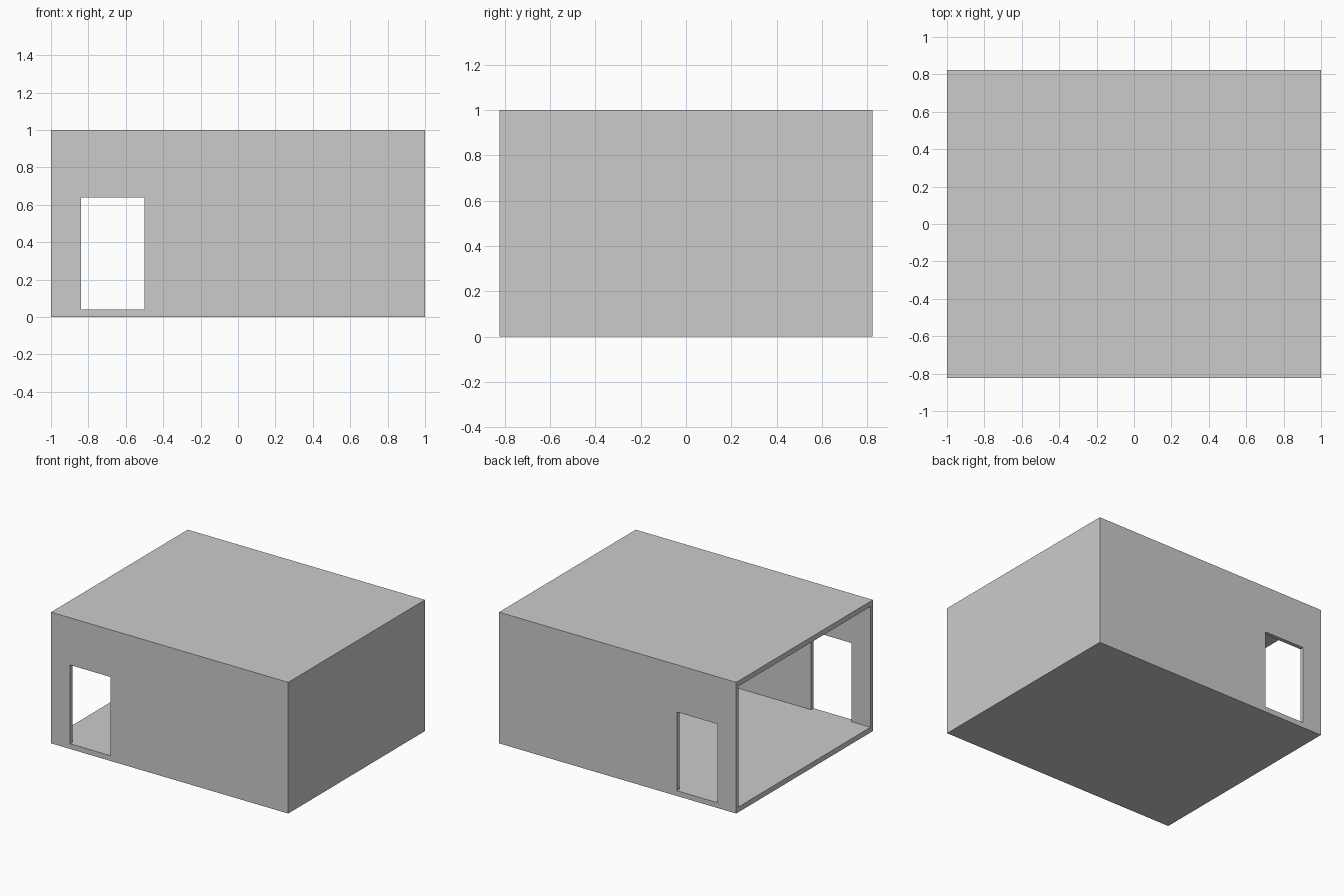
import bpy, bmesh
from mathutils import Vector

if "Cube" in bpy.data.objects:
    bpy.data.objects.remove(bpy.data.objects["Cube"])

X, Y, H = 1.0, 0.823, 1.0        # half length, half depth, height
SLAB, WALL = 0.04, 0.03          # slab / end wall and side wall thickness
DOOR_X0, DOOR_X1, DOOR_TOP = -0.84, -0.50, 0.64


def extrude_profile(name, points, depth):
    """Extrude a planar outline along a vector into a solid part."""
    bm = bmesh.new()
    face = bm.faces.new([bm.verts.new(p) for p in points])
    res = bmesh.ops.extrude_face_region(bm, geom=[face], use_keep_orig=True)
    moved = [g for g in res["geom"] if isinstance(g, bmesh.types.BMVert)]
    bmesh.ops.translate(bm, verts=moved, vec=Vector(depth))
    bmesh.ops.recalc_face_normals(bm, faces=bm.faces)
    mesh = bpy.data.meshes.new(name)
    bm.to_mesh(mesh)
    bm.free()
    obj = bpy.data.objects.new(name, mesh)
    bpy.context.collection.objects.link(obj)
    return obj


def slab(name, x0, x1, z0, z1):
    """Full-depth box."""
    return extrude_profile(
        name, [(x0, -Y, z0), (x1, -Y, z0), (x1, -Y, z1), (x0, -Y, z1)], (0, 2 * Y, 0))


# Floor, roof and the closed right end (the left end stays open)
inner = X - SLAB
slab("floor", -X, inner, 0, SLAB)
slab("roof", -X, inner, H - SLAB, H)
slab("end_wall", inner, X, 0, H)

# Long walls, outlined around the doorway that starts at floor level
outline = [(-X, SLAB), (DOOR_X0, SLAB), (DOOR_X0, DOOR_TOP), (DOOR_X1, DOOR_TOP),
           (DOOR_X1, SLAB), (inner, SLAB), (inner, H - SLAB), (-X, H - SLAB)]
for name, side in (("front_wall", -1), ("back_wall", 1)):
    extrude_profile(name, [(x, side * Y, z) for x, z in outline], (0, -side * WALL, 0))
